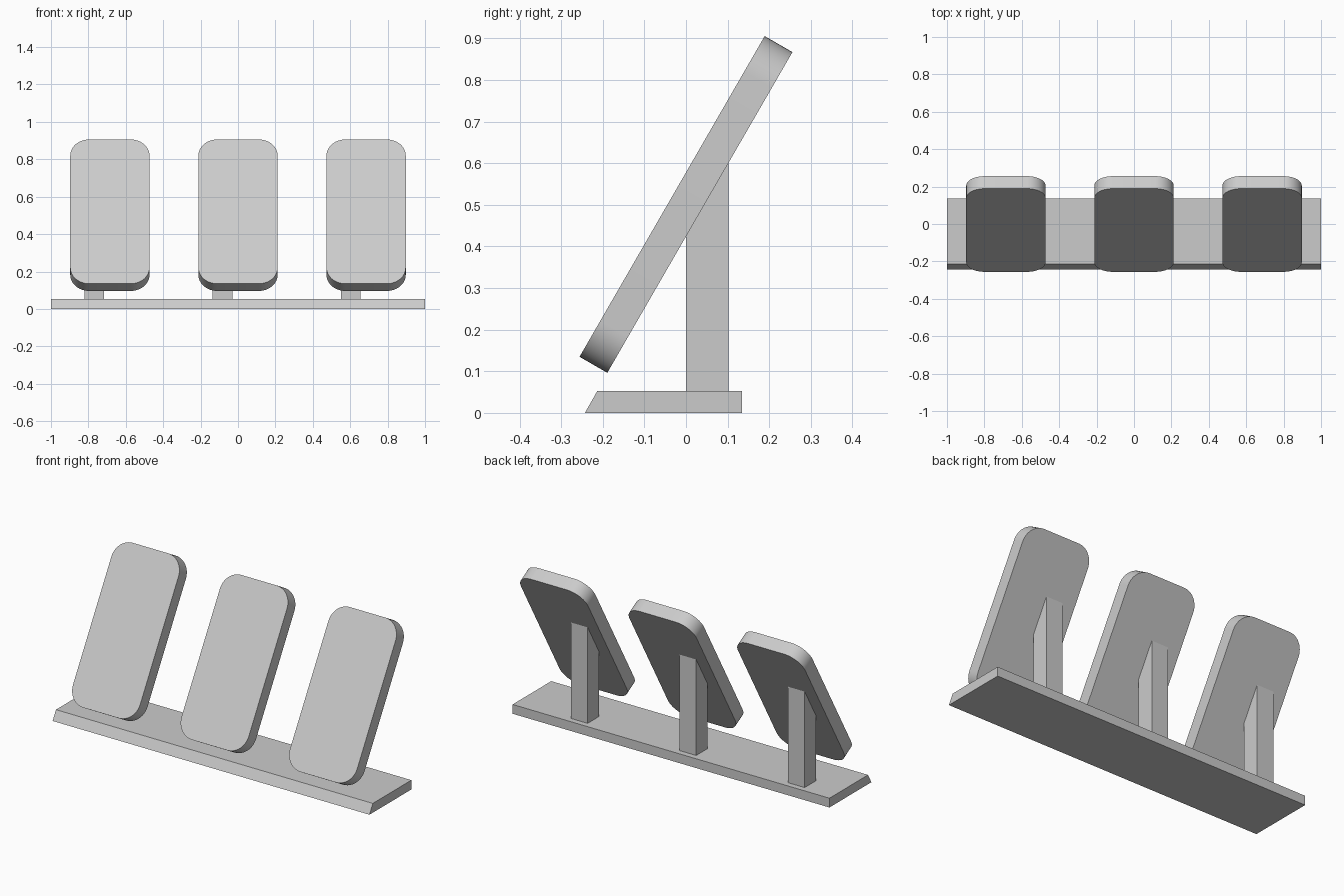
import bpy, bmesh, math
from mathutils import Matrix

if "Cube" in bpy.data.objects:
    bpy.data.objects.remove(bpy.data.objects["Cube"], do_unlink=True)

grey = bpy.data.materials.new("light_grey")
grey.use_nodes = True
colour = (0.6, 0.6, 0.6, 1)
grey.diffuse_color = colour
grey.node_tree.nodes["Principled BSDF"].inputs["Base Color"].default_value = colour


def finish(name, bm):
    """Turn a bmesh into a named grey object."""
    bmesh.ops.recalc_face_normals(bm, faces=bm.faces)
    mesh = bpy.data.meshes.new(name)
    bm.to_mesh(mesh)
    bm.free()
    mesh.materials.append(grey)
    obj = bpy.data.objects.new(name, mesh)
    bpy.context.collection.objects.link(obj)
    return obj


def side_prism(name, profile, x_mid, width):
    """Extrude a (y, z) side profile across x."""
    bm = bmesh.new()
    face = bm.faces.new([bm.verts.new((x_mid - width / 2, y, z)) for y, z in profile])
    geom = bmesh.ops.extrude_face_region(bm, geom=[face])["geom"]
    moved = [v for v in geom if isinstance(v, bmesh.types.BMVert)]
    bmesh.ops.translate(bm, verts=moved, vec=(width, 0, 0))
    return finish(name, bm)


def rounded_panel(name, x_mid):
    """Leaning slab with four rounded corners."""
    bm = bmesh.new()
    bmesh.ops.create_cube(bm, size=1, matrix=Matrix.Diagonal((0.424, 0.077, 0.89, 1)))
    corners = [e for e in bm.edges if abs(e.verts[0].co.y - e.verts[1].co.y) > 0.01]
    bmesh.ops.bevel(bm, geom=corners, offset=0.1, segments=12, profile=0.5, affect='EDGES')
    obj = finish(name, bm)
    obj.location = (x_mid, 0, 0.501)
    obj.rotation_euler.x = -math.radians(30)
    bpy.ops.object.select_all(action='DESELECT')
    obj.select_set(True)
    bpy.context.view_layer.objects.active = obj
    bpy.ops.object.shade_smooth_by_angle(angle=math.radians(30))


# Base plate with a sloped front edge
side_prism("base_plate", [(-0.243, 0), (0.135, 0), (0.135, 0.053), (-0.213, 0.053)], 0, 2)

# Three panels, each on a post cut to the slope of the panel's back
post_profile = [(0, 0.053), (0.102, 0.053), (0.102, 0.601), (0, 0.424)]
for side, x in (("right", -0.685), ("middle", 0), ("left", 0.685)):
    rounded_panel(side + "_panel", x)
    side_prism(side + "_post", post_profile, x - 0.083, 0.105)
